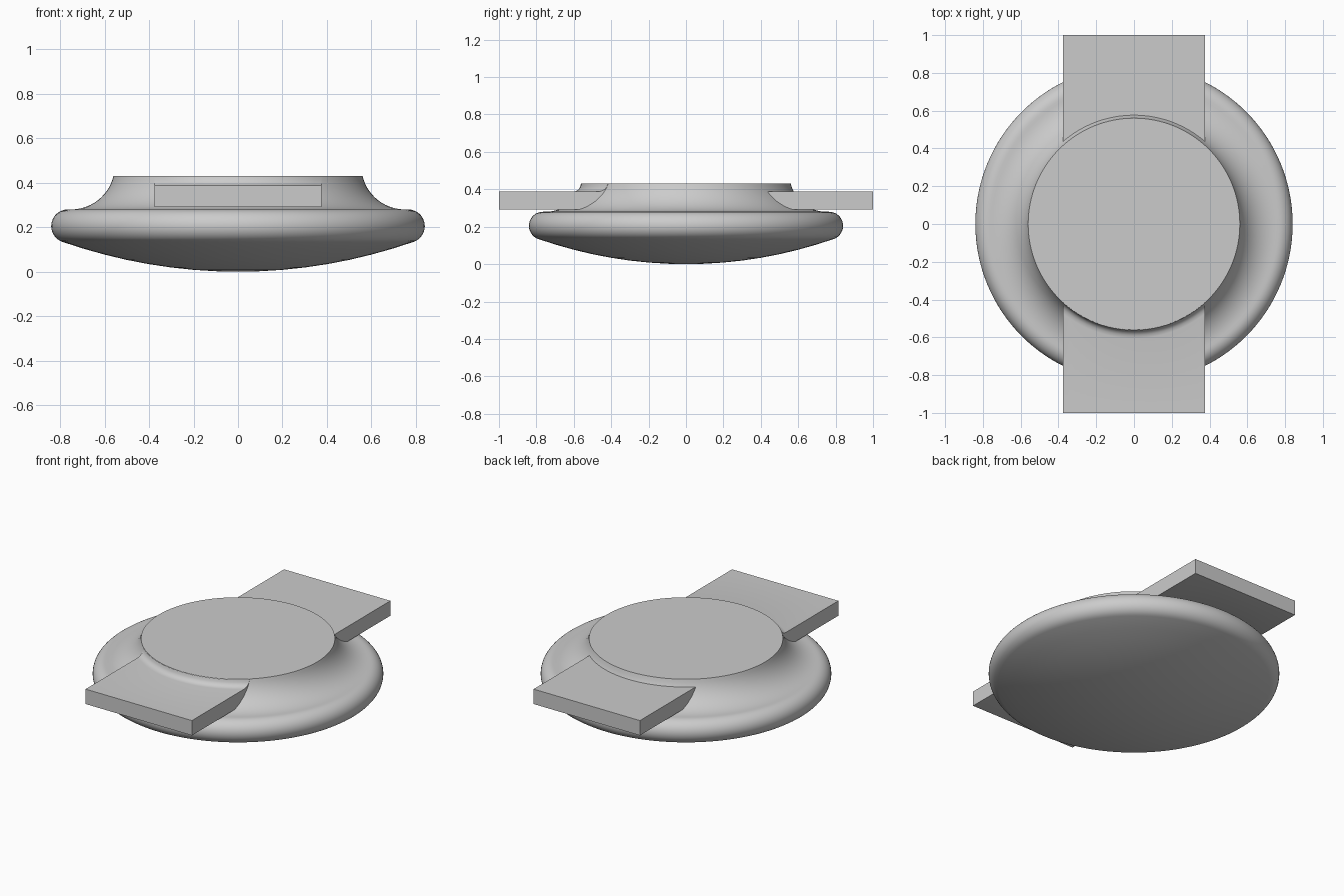
import bpy, bmesh, math

if "Cube" in bpy.data.objects:
    bpy.data.objects.remove(bpy.data.objects["Cube"])

grey = bpy.data.materials.new("plain_grey")
grey.diffuse_color = (0.6, 0.6, 0.6, 1)
grey.use_nodes = True
grey.node_tree.nodes["Principled BSDF"].inputs["Base Color"].default_value = grey.diffuse_color

STRAP_LOW, STRAP_TOP, HALF_W = 0.292, 0.387, 0.375


def arc(cx, cz, r, a0, a1, n):
    """Points on a circular arc, angles in degrees."""
    return [(cx + r * math.cos(math.radians(a0 + (a1 - a0) * i / n)),
             cz + r * math.sin(math.radians(a0 + (a1 - a0) * i / n))) for i in range(n + 1)]


def finish(name, bm, angle):
    bmesh.ops.recalc_face_normals(bm, faces=bm.faces)
    me = bpy.data.meshes.new(name)
    bm.to_mesh(me)
    bm.free()
    me.materials.append(grey)
    ob = bpy.data.objects.new(name, me)
    bpy.context.collection.objects.link(ob)
    bpy.ops.object.select_all(action='DESELECT')
    ob.select_set(True)
    bpy.context.view_layer.objects.active = ob
    bpy.ops.object.shade_smooth_by_angle(angle=math.radians(angle))
    return ob


# Round body: shallow dome, rolled rim, concave neck, flat top
dome_r = 2.38
dome = [(r, dome_r - math.sqrt(dome_r ** 2 - r * r))
        for r in (0.1 * i for i in range(1, 8))]
rim = arc(0.765, 0.205, 0.075, -72, 90, 16)
neck = arc(0.75, 0.475, 0.195, 270, 193.4, 14)
profile = dome + rim + neck
SEG = 128
bm = bmesh.new()
rings = [[bm.verts.new((r * math.cos(2 * math.pi * i / SEG), r * math.sin(2 * math.pi * i / SEG), z))
          for i in range(SEG)] for r, z in profile]
for a, b in zip(rings, rings[1:]):
    for i in range(SEG):
        j = (i + 1) % SEG
        bm.faces.new((a[i], a[j], b[j], b[i]))
bottom = bm.verts.new((0, 0, 0))
for i in range(SEG):
    bm.faces.new((bottom, rings[0][(i + 1) % SEG], rings[0][i]))
bm.faces.new(rings[-1])
finish("round_body", bm, 40)


def neck_radius(z):
    return 0.75 - math.sqrt(0.195 ** 2 - (0.475 - z) ** 2)


def lug(name, side, fillet):
    """Flat plate whose inner end hugs the neck; fillet lists (radius, z) on its top."""
    top_z = fillet[0][1]
    inner = [(neck_radius(STRAP_LOW + (top_z - STRAP_LOW) * t / 8) - 0.004,
              STRAP_LOW + (top_z - STRAP_LOW) * t / 8) for t in range(9)]
    section = inner + fillet[1:] + [(None, STRAP_TOP), (None, STRAP_LOW)]
    bm = bmesh.new()
    cols = []
    n = 24
    for i in range(n + 1):
        x = -HALF_W + 2 * HALF_W * i / n
        cols.append([bm.verts.new((x, side * (1 if r is None else math.sqrt(r * r - x * x)), z))
                     for r, z in section])
    m = len(section)
    for a, b in zip(cols, cols[1:]):
        for k in range(m):
            bm.faces.new((a[k], a[(k + 1) % m], b[(k + 1) % m], b[k]))
    bm.faces.new(cols[0])
    bm.faces.new(cols[-1])
    finish(name, bm, 35)


# Back plate meets the neck directly; front plate blends up into the top rim
lug("back_plate", 1, [(0.57, STRAP_TOP)])
lug("front_plate", -1, [(0.56, 0.429), (0.562, 0.428), (0.566, 0.412), (0.574, 0.399),
                        (0.588, 0.390), (0.605, STRAP_TOP)])
